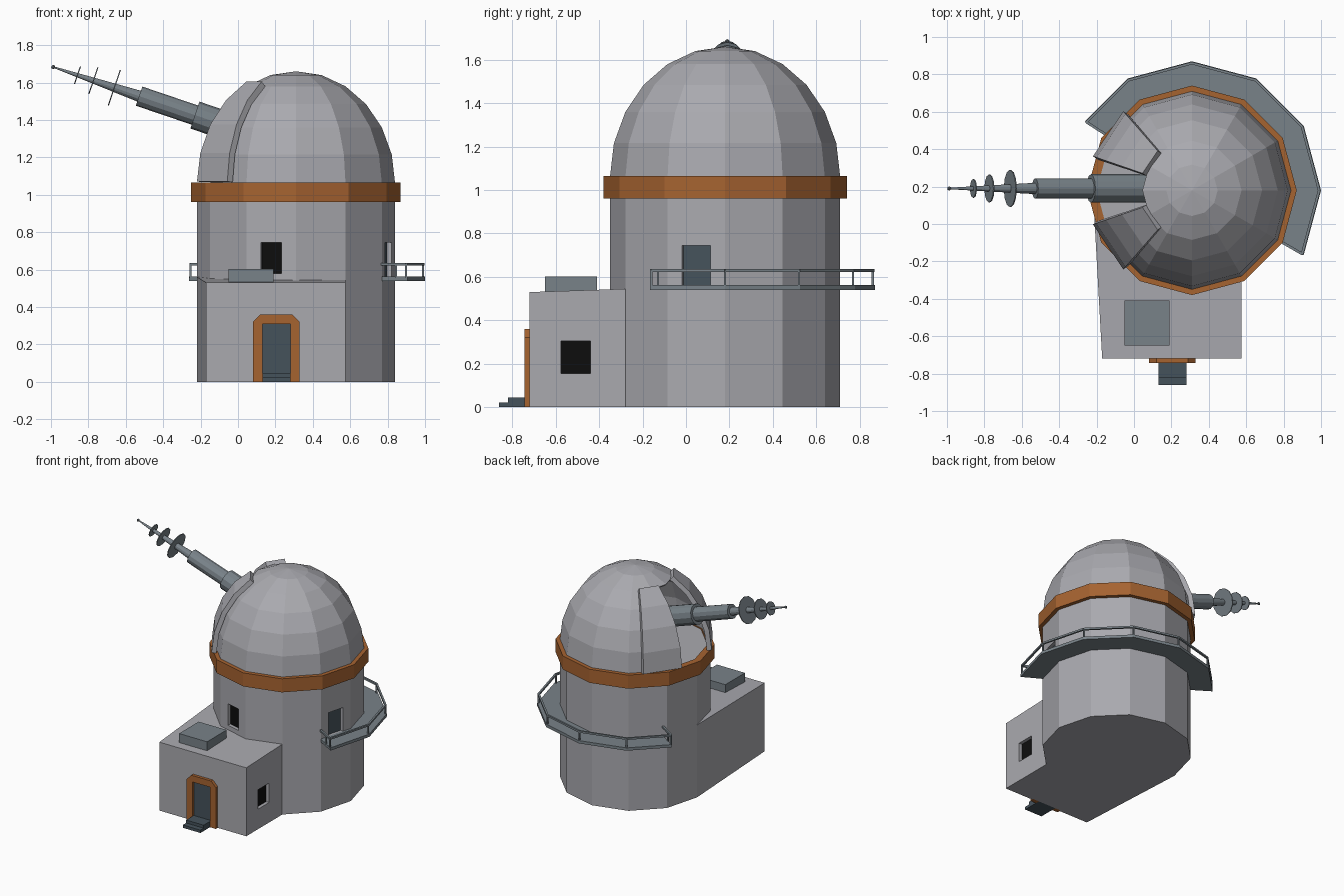
import bpy, bmesh, math
from mathutils import Vector, Matrix

cube = bpy.data.objects.get("Cube")
if cube:
    bpy.data.objects.remove(cube, do_unlink=True)

CX, CY, R = 0.31, 0.18, 0.53


def material(name, rgb):
    m = bpy.data.materials.new(name)
    m.use_nodes = True
    m.diffuse_color = (*rgb, 1)
    for n in m.node_tree.nodes:
        if n.type == 'BSDF_PRINCIPLED':
            n.inputs["Base Color"].default_value = (*rgb, 1)
            n.inputs["Roughness"].default_value = 0.8
    return m


WALL = material("pale_grey_wall", (0.40, 0.40, 0.43))
STEEL = material("slate_grey_metal", (0.19, 0.225, 0.25))
DOOR = material("dark_slate", (0.06, 0.085, 0.105))
RUST = material("rust_orange", (0.38, 0.125, 0.03))
BLACK = material("window_black", (0.004, 0.004, 0.004))


def finish(name, bm, mat, recalc=True):
    if recalc:
        bmesh.ops.recalc_face_normals(bm, faces=bm.faces[:])
    me = bpy.data.meshes.new(name)
    bm.to_mesh(me)
    bm.free()
    me.materials.append(mat)
    ob = bpy.data.objects.new(name, me)
    bpy.context.collection.objects.link(ob)
    return ob


def prism(name, pts, z0, z1, mat, matrix=Matrix()):
    bm = bmesh.new()
    face = bm.faces.new([bm.verts.new((x, y, z0)) for x, y in pts])
    ext = bmesh.ops.extrude_face_region(bm, geom=[face], use_keep_orig=True)
    top = [v for v in ext["geom"] if isinstance(v, bmesh.types.BMVert)]
    bmesh.ops.translate(bm, verts=top, vec=(0, 0, z1 - z0))
    bm.transform(matrix)
    return finish(name, bm, mat)


def box(name, x0, x1, y0, y1, z0, z1, mat, matrix=Matrix()):
    return prism(name, [(x0, y0), (x1, y0), (x1, y1), (x0, y1)], z0, z1, mat, matrix)


def polar(angle, r):
    a = math.radians(angle)
    return Vector((CX + r * math.cos(a), CY + r * math.sin(a)))


def beam(name, a, b, s, mat):
    d = b - a
    m = Matrix.Translation(a) @ d.to_track_quat('Z', 'Y').to_matrix().to_4x4()
    return box(name, -s / 2, s / 2, -s / 2, s / 2, 0, d.length, mat, m)


def shell(name, angles, elevations, r, h, thick, skip=()):
    # Faceted dome surface with inward thickness
    bm = bmesh.new()
    grid = []
    for e in elevations:
        c, s = math.cos(math.radians(e)), math.sin(math.radians(e))
        grid.append([bm.verts.new((*polar(a, r * c), 1.06 + h * s)) for a in angles])
    for j in range(len(elevations) - 1):
        for i in range(len(angles) - 1):
            if angles[i] in skip and elevations[j] < 60:
                continue
            bm.faces.new((grid[j][i], grid[j][i + 1], grid[j + 1][i + 1], grid[j + 1][i]))
    bmesh.ops.remove_doubles(bm, verts=bm.verts[:], dist=0.0005)
    ob = finish(name, bm, WALL, recalc=False)
    mod = ob.modifiers.new("thickness", 'SOLIDIFY')
    mod.thickness, mod.offset = thick, -1
    return ob


def recess(name, target, centre, angle, width, z0, z1, mat, depth=0.03):
    # Cut an opening into a wall and put a flat panel at its back
    m = Matrix.Translation((*centre, 0)) @ Matrix.Rotation(math.radians(angle), 4, 'Z')
    w = width / 2
    cutter = box(name + "_cutter", -depth, depth, -w, w, z0, z1, WALL, m)
    mod = target.modifiers.new("cut", 'BOOLEAN')
    mod.operation, mod.solver, mod.object = 'DIFFERENCE', 'EXACT', cutter
    bpy.context.view_layer.objects.active = target
    bpy.ops.object.modifier_apply(modifier=mod.name)
    bpy.data.objects.remove(cutter, do_unlink=True)
    box(name, -depth - 0.002, -depth + 0.004, -w, w, z0, z1, mat, m)


# Tower, ring and dome
ring12 = range(0, 360, 30)
tower = prism("tower", [polar(a, R) for a in ring12], 0, 1.06, WALL)
bm = bmesh.new()
loops = [[bm.verts.new((*polar(a, r), z)) for a in ring12]
         for r, z in ((0.56, 0.96), (0.56, 1.065), (0.51, 1.065), (0.51, 0.96))]
for k in range(4):
    p, q = loops[k], loops[(k + 1) % 4]
    for i in range(12):
        j = (i + 1) % 12
        bm.faces.new((p[i], p[j], q[j], q[i]))
finish("dome_ring", bm, RUST)
shell("dome", list(range(0, 361, 30)), range(0, 91, 15), R, 0.6, 0.012, skip=(150, 180))
for side, angles in (("back", (131, 161)), ("front", (199, 229))):
    shell(side + "_shutter", angles, (1, 15, 30, 45, 60), 0.56, 0.63, 0.035)

# Annex with a slightly rising roof
annex = prism("annex", [(-0.22, CY), (-0.17, -0.72), (0.575, -0.72), (0.575, -0.28), (CX, CY)],
              0, 0.53, WALL)
for v in annex.data.vertices:
    if v.co.z > 0.1:
        v.co.z += 0.034 * (v.co.y + 0.72)
box("roof_hatch", -0.05, 0.19, -0.65, -0.41, 0.52, 0.602, STEEL)

# Windows and balcony door
apothem = R * math.cos(math.radians(15))
recess("annex_window", annex, (0.575, -0.508), 0, 0.135, 0.155, 0.305, BLACK)
recess("tower_window", tower, polar(255, apothem), 255, 0.115, 0.58, 0.745, BLACK)
recess("balcony_door", tower, polar(-15, apothem), -15, 0.135, 0.56, 0.745, DOOR)

# Entrance: chamfered frame, door and steps
upright = Matrix.Rotation(math.radians(90), 4, 'X')
half = [(0.125, 0), (0.125, 0.32), (0.085, 0.36)]
inner = [(0.075, 0), (0.075, 0.31)]
frame = half + [(-x, z) for x, z in reversed(half)] + [(-x, z) for x, z in inner]
frame += list(reversed(inner))
prism("door_frame", [(x + 0.205, z) for x, z in frame], 0.71, 0.743, RUST, upright)
box("entrance_door", 0.13, 0.28, -0.727, -0.71, 0, 0.31, DOOR)
box("lower_step", 0.13, 0.28, -0.86, -0.72, 0, 0.022, DOOR)
box("upper_step", 0.13, 0.28, -0.82, -0.72, 0.02, 0.045, DOOR)


# Balcony deck, rail and posts
def arc(r):
    pts = [polar(a, r) for a in range(-30, 121, 30)]
    return pts + [pts[-1].lerp(polar(150, r), 0.9)]


wall_line = arc(R - 0.005)
prism("balcony_deck", arc(0.69) + wall_line[::-1], 0.54, 0.562, STEEL)
rail_line = arc(0.68)
path = [wall_line[0]] + rail_line + [wall_line[-1]]
for a, b in zip(path, path[1:]):
    beam("balcony_rail", Vector((*a, 0.629)), Vector((*b, 0.629)), 0.014, STEEL)
for p in rail_line + [path[0].lerp(path[1], 0.6), path[-1].lerp(path[-2], 0.6)]:
    beam("balcony_post", Vector((*p, 0.555)), Vector((*p, 0.63)), 0.01, STEEL)

# Telescope, measured back from its tip
tip = Vector((-0.988, 0.19, 1.683))
tilt = math.radians(18.75)
axis = Vector((math.cos(tilt), 0, -math.sin(tilt)))
turn = axis.to_track_quat('Z', 'Y').to_matrix().to_4x4()


def tube(name, t0, t1, r0, r1):
    bm = bmesh.new()
    m = Matrix.Translation(tip + axis * (t0 + t1) / 2) @ turn
    bmesh.ops.create_cone(bm, cap_ends=True, segments=12, radius1=r0, radius2=r1,
                          depth=t1 - t0, matrix=m)
    finish(name, bm, STEEL)


tube("telescope_base", 0.8, 1.12, 0.076, 0.076)
tube("telescope_barrel", 0.485, 0.82, 0.054, 0.054)
tube("telescope_spike", 0, 0.5, 0.004, 0.031)
for t, r in ((0.137, 0.05), (0.227, 0.075), (0.345, 0.1)):
    tube("telescope_disc", t - 0.003, t + 0.003, r, r)
bm = bmesh.new()
bmesh.ops.create_icosphere(bm, subdivisions=1, radius=0.012, matrix=Matrix.Translation(tip))
finish("telescope_tip", bm, STEEL)
